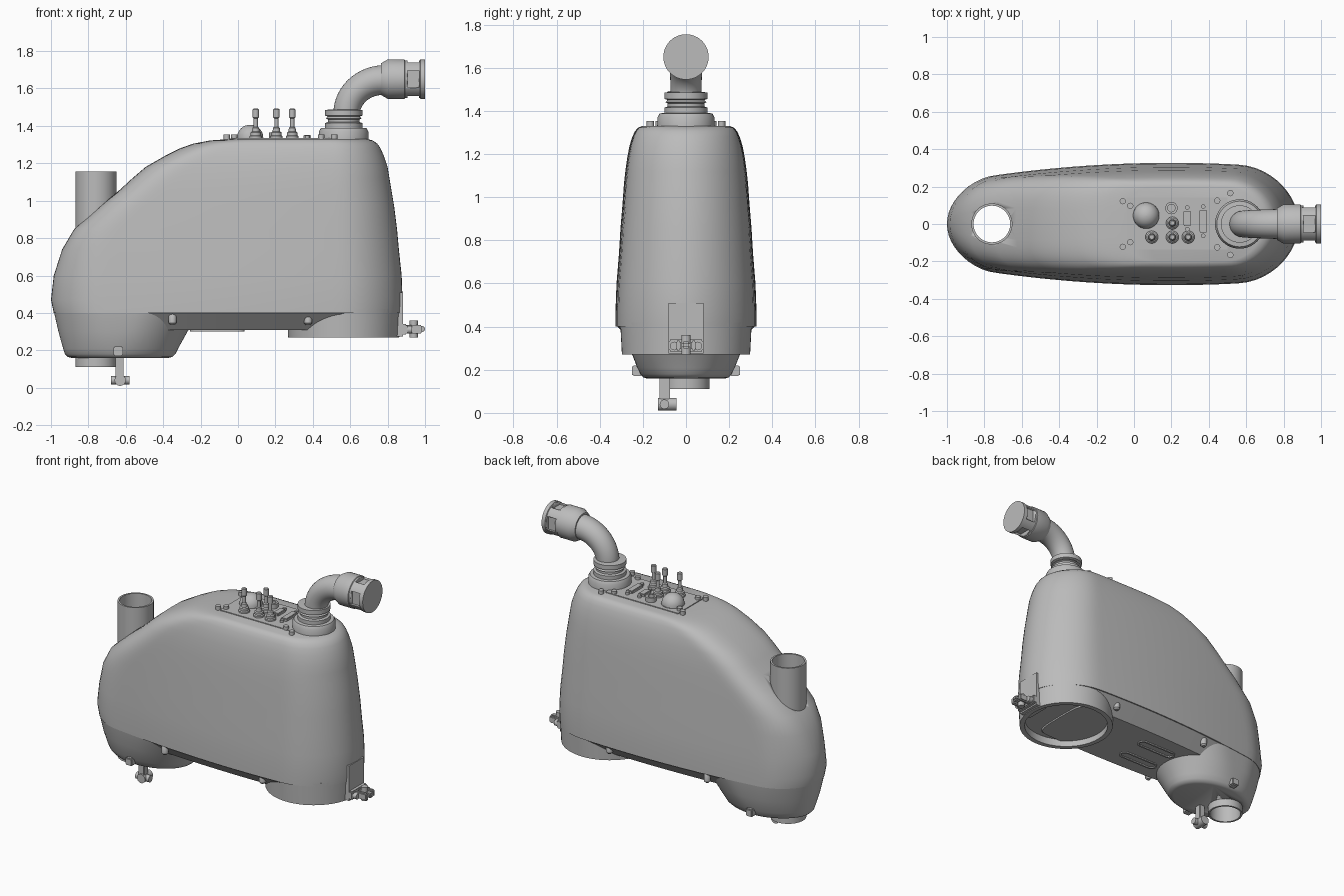
import bpy, bmesh, math
from mathutils import Vector, Matrix

if "Cube" in bpy.data.objects:
    bpy.data.objects.remove(bpy.data.objects["Cube"], do_unlink=True)

grey = bpy.data.materials.new("plain grey")
grey.use_nodes = True
GREY = (0.5, 0.5, 0.5, 1)
grey.diffuse_color = GREY
grey.node_tree.nodes["Principled BSDF"].inputs["Base Color"].default_value = GREY


def finish(name, bm, angle=35):
    bmesh.ops.recalc_face_normals(bm, faces=bm.faces)
    mesh = bpy.data.meshes.new(name)
    bm.to_mesh(mesh)
    bm.free()
    mesh.materials.append(grey)
    ob = bpy.data.objects.new(name, mesh)
    bpy.context.collection.objects.link(ob)
    bpy.ops.object.select_all(action='DESELECT')
    ob.select_set(True)
    bpy.context.view_layer.objects.active = ob
    bpy.ops.object.shade_smooth_by_angle(angle=math.radians(angle))
    return ob


def bridge(bm, rings, caps=True):
    loops = [[bm.verts.new(p) for p in r] for r in rings]
    n = len(loops[0])
    for a, b in zip(loops, loops[1:]):
        for i in range(n):
            j = (i + 1) % n
            bm.faces.new((a[i], a[j], b[j], b[i]))
    if caps:
        bm.faces.new(loops[0])
        bm.faces.new(loops[-1])


def loft(name, rings, angle=35):
    bm = bmesh.new()
    bridge(bm, rings)
    return finish(name, bm, angle)


def lathe(name, profile, at, axis='Z', n=40):
    """Turn (radius, height) pairs; a profile ending at its start is a hollow ring."""
    bm = bmesh.new()
    closed = profile[0] == profile[-1]
    rings = [[(max(r, 1e-4) * math.cos(2 * math.pi * i / n),
               max(r, 1e-4) * math.sin(2 * math.pi * i / n), h) for i in range(n)]
             for r, h in profile]
    bridge(bm, rings, not closed)
    bmesh.ops.remove_doubles(bm, verts=bm.verts, dist=1e-5)
    turn = {'Z': Matrix(), 'X': Matrix.Rotation(math.pi / 2, 4, 'Y'),
            'Y': Matrix.Rotation(math.pi / 2, 4, 'X')}[axis]
    bm.transform(Matrix.Translation(at) @ turn)
    return finish(name, bm)


def rod(name, r, h, at, axis='Z', n=20):
    return lathe(name, [(r, 0), (r, h)], at, axis, n)


def box(name, lo, hi, bevel=0.0):
    bm = bmesh.new()
    bmesh.ops.create_cube(bm, size=1)
    lo, hi = Vector(lo), Vector(hi)
    bm.transform(Matrix.Translation((lo + hi) / 2) @ Matrix.Diagonal((*(hi - lo), 1)))
    if bevel:
        bmesh.ops.bevel(bm, geom=bm.edges[:], offset=bevel, segments=2, affect='EDGES')
    return finish(name, bm)


def cut(ob, cutter):
    mod = ob.modifiers.new("cut", 'BOOLEAN')
    mod.operation, mod.solver, mod.object = 'DIFFERENCE', 'EXACT', cutter
    bpy.context.view_layer.objects.active = ob
    bpy.ops.object.modifier_apply(modifier=mod.name)


def section(z, xl, xr, s, left=0.25, right=0.32, pl=2.0, pr=2.0, n=44):
    """Egg-shaped horizontal outline with rounded ends."""
    def half(x):
        u, v = min((x - xl) / left, 1), min((xr - x) / right, 1)
        end = lambda t, p: max(1 - (1 - t) ** p, 0) ** (1 / p)
        return s * (0.327 - 0.075 * (x - 0.2) ** 2) * end(u, pl) * end(v, pr)
    xs = [xl + (xr - xl) * (1 - math.cos(math.pi * i / n)) / 2 for i in range(n + 1)]
    return ([(xs[0], 0, z)] + [(x, -half(x), z) for x in xs[1:-1]] + [(xs[-1], 0, z)]
            + [(x, half(x), z) for x in xs[-2:0:-1]])


# Main housing: height, left end, right end, width factor
levels = [(.40, -.985, .875, 1), (.47, -1, .88, 1), (.6, -.985, .875, .985),
          (.74, -.94, .86, .95), (.85, -.875, .85, .93), (.97, -.74, .835, .9),
          (1.06, -.63, .82, .88), (1.12, -.565, .81, .86), (1.18, -.495, .8, .835),
          (1.24, -.39, .78, .8), (1.28, -.31, .762, .76), (1.305, -.24, .745, .725),
          (1.322, -.15, .72, .68), (1.33, -.04, .69, .62)]
housing = loft("housing", [
    section(z, a, b, s, right=.32 * s, pl=2 + 1.5 * min(max((z - .6) / .4, 0), 1))
    for z, a, b, s in levels], 50)

# Lower left tub and the narrowed floor between tub and foot
tub = loft("lower_tub", [section(z, a, b, s, right=.33) for z, a, b, s in [
    (.41, -.985, -.2, .995), (.3, -.96, -.27, .93), (.21, -.935, -.32, .82),
    (.18, -.925, -.335, .77), (.165, -.91, -.35, .73), (.16, -.89, -.37, .68)]], 50)
loft("floor", [section(z, -.62, .62, s, left=.1, right=.1, pl=4, pr=4)
               for z, s in [(.405, .99), (.31, .7)]])

# Round foot with a recessed underside
lathe("foot", [(0, .32), (.265, .32), (.265, .27), (.297, .27), (.305, .42), (0, .42)],
      (.565, 0, 0), n=64)

# Vertical tube running right through the left end
bore = rod("bore_cutter", .1, 2, (-.76, 0, -.2), n=48)
for part in (housing, tub):
    cut(part, bore)
bpy.data.objects.remove(bore, do_unlink=True)
lathe("through_tube", [(.098, .11), (.11, .11), (.11, 1.155), (.098, 1.155), (.098, .11)],
      (-.76, 0, 0), n=48)

# Neck, elbow and end sleeve
lathe("neck", [(0, 1.32), (.132, 1.32), (.132, 1.37), (.122, 1.388), (.1, 1.39), (.1, 1.415),
               (.085, 1.42), (.085, 1.435), (.096, 1.44), (.085, 1.45), (.1, 1.455),
               (.1, 1.485), (.07, 1.488), (0, 1.488)], (.565, 0, 0), n=48)
rings = []
for k in range(15):
    a = math.radians(90) * k / 14
    c = Vector((.78 - .2 * math.cos(a), 0, 1.46 + .185 * math.sin(a)))
    out = Vector((-math.cos(a), 0, math.sin(a)))
    r = .07 + .01 * k / 14
    rings.append([c + r * (out * math.cos(t) + Vector((0, 1, 0)) * math.sin(t))
                  for t in [2 * math.pi * i / 32 for i in range(32)]])
loft("elbow_pipe", rings)
sleeve = lathe("sleeve", [(0, .765), (.085, .765), (.105, .8), (.105, .89), (.1, .893),
                          (.1, .972), (.105, .975), (.105, 1), (0, 1)],
               (0, 0, 1.65), 'X', 48)
for k in range(4):
    a = k * math.pi / 2
    dy, dz = math.sin(a), math.cos(a)
    c = Vector((.937, dy * .105, 1.65 + dz * .105))
    size = Vector((.032, .045 if dz ** 2 > .5 else .03, .03 if dz ** 2 > .5 else .045))
    window = box("window_cutter", c - size, c + size)
    cut(sleeve, window)
    bpy.data.objects.remove(window, do_unlink=True)

# Control panel with bolts
box("control_panel", (-.04, -.135, 1.325), (.5, .142, 1.335))
for x, y in [(-.06, .122), (-.02, .097), (.445, .125), (.515, .165)]:
    for side in (1, -1):
        rod("panel_bolt", .017, .028, (x, y * side, 1.325), n=12)
lathe("dome", [(.072, 1.33), (.072, 1.338)] + [
    (.07 * math.cos(a), 1.338 + .068 * math.sin(a))
    for a in [math.pi / 2 * i / 8 for i in range(9)]], (.065, .045, 0))

# Toggle switches and a socket
for x, y in [(.095, -.07), (.205, -.07), (.29, -.07), (.205, .005)]:
    lathe("toggle_switch", [(.034, 1.33), (.034, 1.345), (.028, 1.35), (.028, 1.365),
                            (.02, 1.37), (.018, 1.39), (.011, 1.395), (.011, 1.44),
                            (.017, 1.445), (.017, 1.488), (.012, 1.492)], (x, y, 0), n=20)
lathe("socket", [(0, 1.335), (.02, 1.335), (.02, 1.365), (.033, 1.365), (.033, 1.33), (0, 1.33)],
      (.2, .085, 0), n=24)

# Plug connectors with end screws
for x, y, h in [(.285, .03, .04), (.37, .015, .06)]:
    box("connector", (x - .021, y - h, 1.33), (x + .021, y + h, 1.352), .004)
    for side in (1, -1):
        rod("connector_screw", .012, .02, (x, y + side * (h + .018), 1.33), n=12)

# Hinge on the right end
box("hinge_plate", (.8, -.08, .275), (.881, .08, .51))
box("hinge_base", (.86, -.08, .285), (.905, .08, .34), .006)
for side in (1, -1):
    rod("hinge_bolt", .02, .03, (.9, side * .055, .31), 'X', 16)
    box("hinge_arm", (.88, side * .035 - .012, .29), (.985, side * .035 + .012, .335), .006)
box("hinge_tongue", (.9, -.02, .298), (1, .02, .33), .008)
rod("hinge_pin", .022, .09, (.94, 0, .27), n=16)

# Hanging latch under the tub
box("latch_strap", (-.655, -.122, .03), (-.612, -.075, .17), .004)
rod("latch_roller", .03, .085, (-.63, -.045, .04), 'Y', 24)
rod("latch_pin", .022, .1, (-.68, -.1, .04), 'X', 16)

# Clips around the tub rim
for x, y in [(-.64, -.225), (-.64, .225), (-.365, 0)]:
    box("tub_clip", (x - .025, y - .025, .17), (x + .025, y + .025, .22), .006)

# Bolts in the side scallops
for x in (-.35, .375):
    for side in (1, -1):
        lathe("scallop_bolt", [(.012, .335), (.021, .345), (.021, .385), (.012, .398)],
              (x, side * .275, 0), n=16)

# Raised pill-shaped slots under the floor
for y in (-.09, .09):
    bm = bmesh.new()
    pill = [(math.cos(t), math.sin(t)) for t in [2 * math.pi * (i + .5) / 24 for i in range(24)]]
    outline = lambda r, z: [(-.11 + math.copysign(.11, c) + r * c, y + r * s, z) for c, s in pill]
    bridge(bm, [outline(.036, .312), outline(.036, .302), outline(.024, .302),
                outline(.024, .312), outline(.036, .312)], False)
    bmesh.ops.remove_doubles(bm, verts=bm.verts, dist=1e-5)
    finish("floor_slot", bm)
